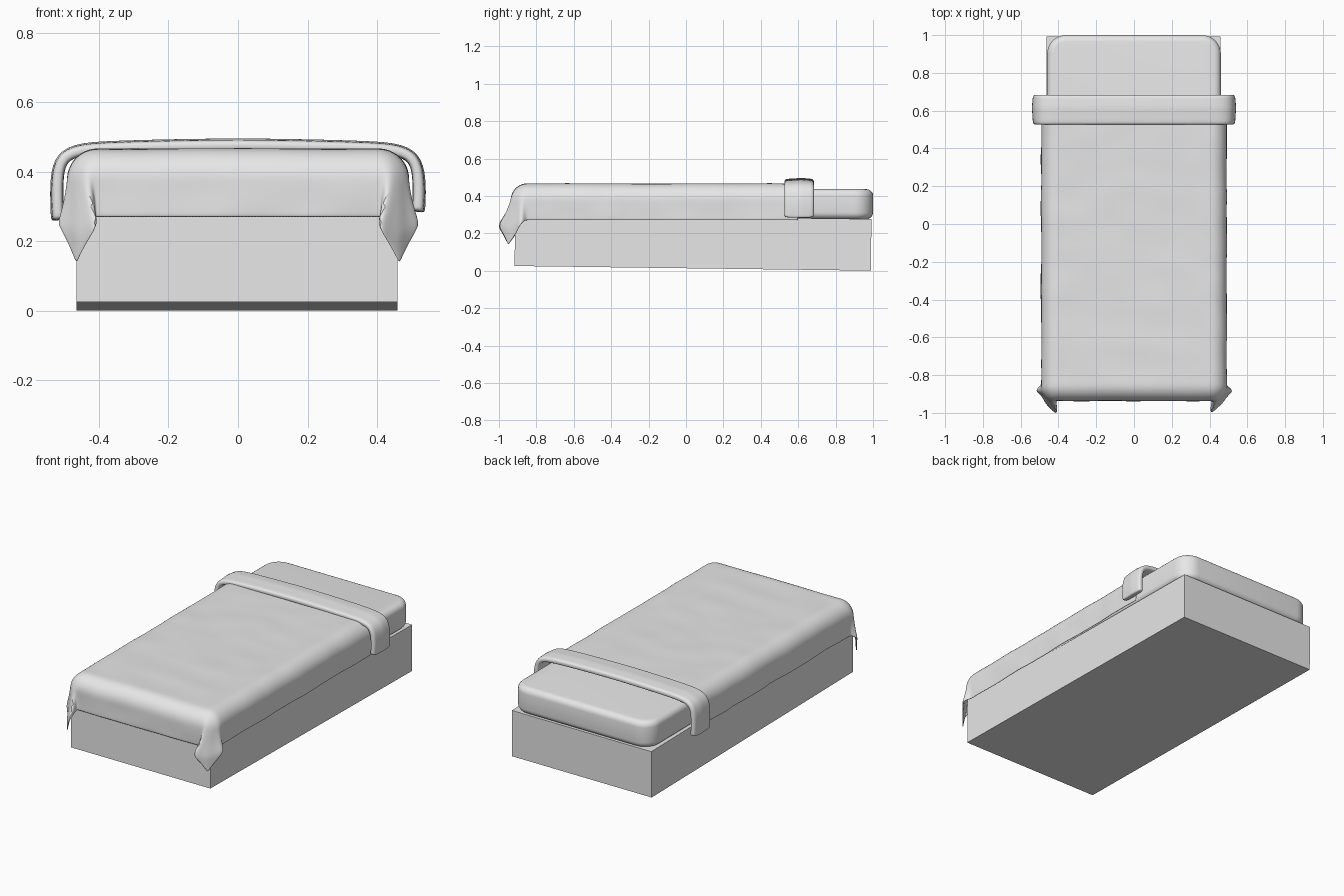
import bpy, bmesh, math
from mathutils import Vector, noise

old = bpy.data.objects.get("Cube")
if old:
    bpy.data.objects.remove(old, do_unlink=True)

GREY = (0.8, 0.8, 0.8, 1)
grey = bpy.data.materials.new("plain_grey")
grey.use_nodes = True
grey.diffuse_color = GREY
grey.node_tree.nodes["Principled BSDF"].inputs["Base Color"].default_value = GREY


def make(name, bm, smooth=True):
    bmesh.ops.recalc_face_normals(bm, faces=bm.faces)
    mesh = bpy.data.meshes.new(name)
    bm.to_mesh(mesh)
    bm.free()
    mesh.materials.append(grey)
    for p in mesh.polygons:
        p.use_smooth = smooth
    obj = bpy.data.objects.new(name, mesh)
    bpy.context.collection.objects.link(obj)
    return obj


def box(size):
    bm = bmesh.new()
    bmesh.ops.create_cube(bm, size=1)
    bmesh.ops.scale(bm, vec=size, verts=bm.verts)
    return bm


# Bed base, tipped very slightly towards the head
base = make("bed_base", box((0.923, 1.905, 0.276)), smooth=False)
base.location = (-0.003, 0.0375, 0.151)
base.rotation_euler.x = -0.0131

# Mattress: rounded corners in plan, then softened rims
bm = box((0.92, 1.9, 0.16))
upright = [e for e in bm.edges if abs(e.verts[0].co.z - e.verts[1].co.z) > 0.1]
bmesh.ops.bevel(bm, geom=upright, offset=0.1, segments=8, profile=0.5, affect='EDGES')
rims = [e for e in bm.edges if abs(e.verts[0].co.z - e.verts[1].co.z) < 0.01]
bmesh.ops.bevel(bm, geom=rims, offset=0.035, segments=5, profile=0.5, affect='EDGES')
mattress = make("mattress", bm)
mattress.location = (0, 0.05, 0.36)
mattress.rotation_euler.x = -0.004

# Blanket: a flat sheet draped over a rounded block, with pulled-out corners
CORE_X, CORE_Y, RIM, TOP, OVERHANG, HEAD = 0.405, -0.85, 0.08, 0.46, 0.236, 0.6
ARC = RIM * math.pi / 2


def bump(angle, centre, width):
    return math.exp(-((angle - centre) / width) ** 2)


def drape(s, t):
    q = Vector((max(-CORE_X, min(CORE_X, s)), max(CORE_Y, t)))
    v = Vector((s, t)) - q
    d = v.length
    n = v.normalized() if d > 1e-6 else Vector((0, 0))
    if d < ARC:
        out, drop = RIM * math.sin(d / RIM), RIM * (1 - math.cos(d / RIM))
    else:
        out, drop = RIM, RIM + d - ARC
    pos = q + n * out
    hang = min(1, drop / 0.2)
    ripple = noise.noise(Vector((s * 5, t * 7, 0.3)))
    # Wrinkles on top, waves along the hanging sides
    z = TOP - drop + 0.003 * ripple * (1 - hang)
    pos += n * 0.009 * hang * ripple
    # Corner folds
    if abs(s) > CORE_X and t < CORE_Y:
        side = math.copysign(1, s)
        a = math.degrees(math.atan2(abs(v.x), -v.y))
        f = hang ** 2
        pos.y -= f * (0.075 * bump(a, 27, 13) + 0.03 * bump(a, 45, 10))
        pos.x += side * f * (0.035 * bump(a, 66, 14) - 0.03 * bump(a, 27, 12))
        z -= 0.035 * f * bump(a, 45, 14)
    return (pos.x, pos.y, z)


bm = bmesh.new()
COLS, ROWS = 72, 90
width, start = CORE_X + OVERHANG, CORE_Y - OVERHANG
grid = [[bm.verts.new(drape(-width + 2 * width * i / COLS, start + (HEAD - start) * j / ROWS))
         for i in range(COLS + 1)] for j in range(ROWS + 1)]
for lower, upper in zip(grid, grid[1:]):
    for i in range(COLS):
        bm.faces.new((lower[i], lower[i + 1], upper[i + 1], upper[i]))
blanket = make("blanket", bm)
if blanket.data.polygons[len(blanket.data.polygons) // 2].normal.z < 0:
    blanket.data.flip_normals()
shell = blanket.modifiers.new("thickness", 'SOLIDIFY')
shell.thickness = 0.006
shell.offset = -1
blanket.modifiers.new("soften", 'SUBSURF').levels = 1

# Folded-back blanket edge: a padded strip bent over the bed
half = [(0.516, 0.272), (0.518, 0.285), (0.52, 0.34), (0.518, 0.40), (0.503, 0.442),
        (0.46, 0.462), (0.38, 0.468), (0.2, 0.473)]
path = [Vector((-x, z)) for x, z in half] + [Vector((0, 0.476))]
path += [Vector((x, z)) for x, z in reversed(half)]
section = [(-0.07, -1), (-0.079, -0.5), (-0.079, 0.5), (-0.07, 1), (-0.03, 1.05), (0.01, 1.3),
           (0.04, 1.1), (0.07, 1), (0.079, 0.5), (0.079, -0.5), (0.07, -1), (0, -1)]
bm = bmesh.new()
rings = []
for k, p in enumerate(path):
    along = (path[min(k + 1, len(path) - 1)] - path[max(k - 1, 0)]).normalized()
    normal = Vector((-along.y, along.x))
    droop = -0.012 * math.copysign(1, -p.x) if p.y < 0.3 else 0
    ring = []
    for y, o in section:
        c = p + normal * o * 0.017
        ring.append(bm.verts.new((c.x, 0.605 + y, c.y + droop)))
    rings.append(ring)
m = len(section)
for a, b in zip(rings, rings[1:]):
    for i in range(m):
        bm.faces.new((a[i], a[(i + 1) % m], b[(i + 1) % m], b[i]))
bm.faces.new(rings[0])
bm.faces.new(rings[-1])
fold = make("folded_blanket_edge", bm)
fold.modifiers.new("soften", 'SUBSURF').levels = 2
for obj in (blanket, fold):
    obj.modifiers["soften"].render_levels = obj.modifiers["soften"].levels

# Smooth shading on the soft parts
bpy.ops.object.select_all(action='DESELECT')
for obj in (mattress, blanket, fold):
    obj.select_set(True)
bpy.context.view_layer.objects.active = mattress
bpy.ops.object.shade_smooth_by_angle(angle=math.radians(50))
